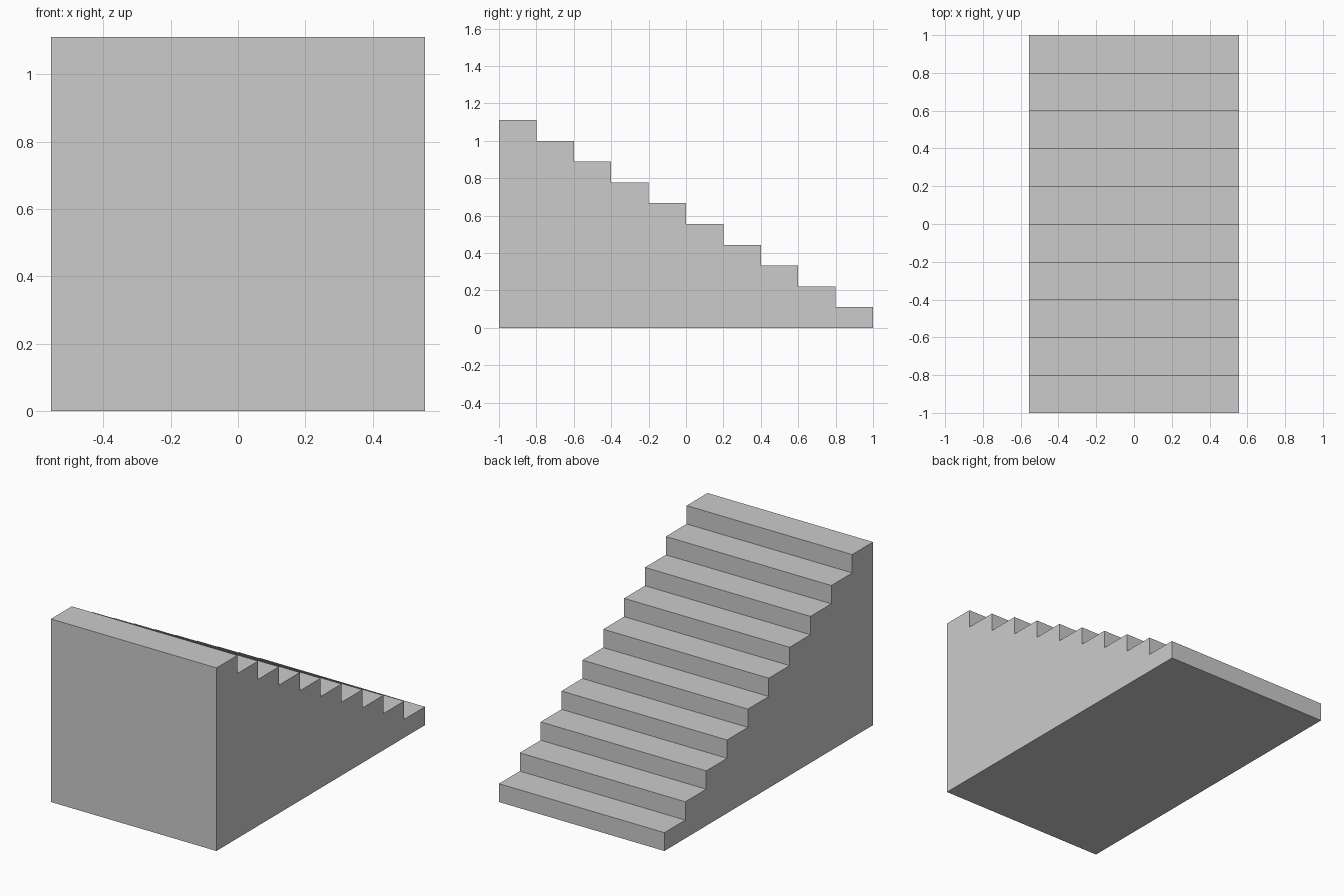
import bpy, bmesh

if "Cube" in bpy.data.objects:
    bpy.data.objects.remove(bpy.data.objects["Cube"])

STEPS = 10
DEPTH = 2.0 / STEPS      # tread depth
RISE = 1.111 / STEPS     # riser height
WIDTH = 1.111

# Side profile in the YZ plane: flat base, tall end at -y, stepping down to +y
profile = [(1.0, 0.0), (-1.0, 0.0)]
for i in range(STEPS):
    z = (STEPS - i) * RISE
    profile += [(-1 + i * DEPTH, z), (-1 + (i + 1) * DEPTH, z)]

# Extrude the profile across the width into a solid staircase
bm = bmesh.new()
side = bm.faces.new([bm.verts.new((-WIDTH / 2, y, z)) for y, z in profile])
ext = bmesh.ops.extrude_face_region(bm, geom=[side], use_keep_orig=True)
bmesh.ops.translate(bm, vec=(WIDTH, 0, 0),
                    verts=[g for g in ext["geom"] if isinstance(g, bmesh.types.BMVert)])
bmesh.ops.recalc_face_normals(bm, faces=bm.faces)

mesh = bpy.data.meshes.new("staircase")
bm.to_mesh(mesh)
bm.free()
staircase = bpy.data.objects.new("staircase", mesh)
bpy.context.collection.objects.link(staircase)
